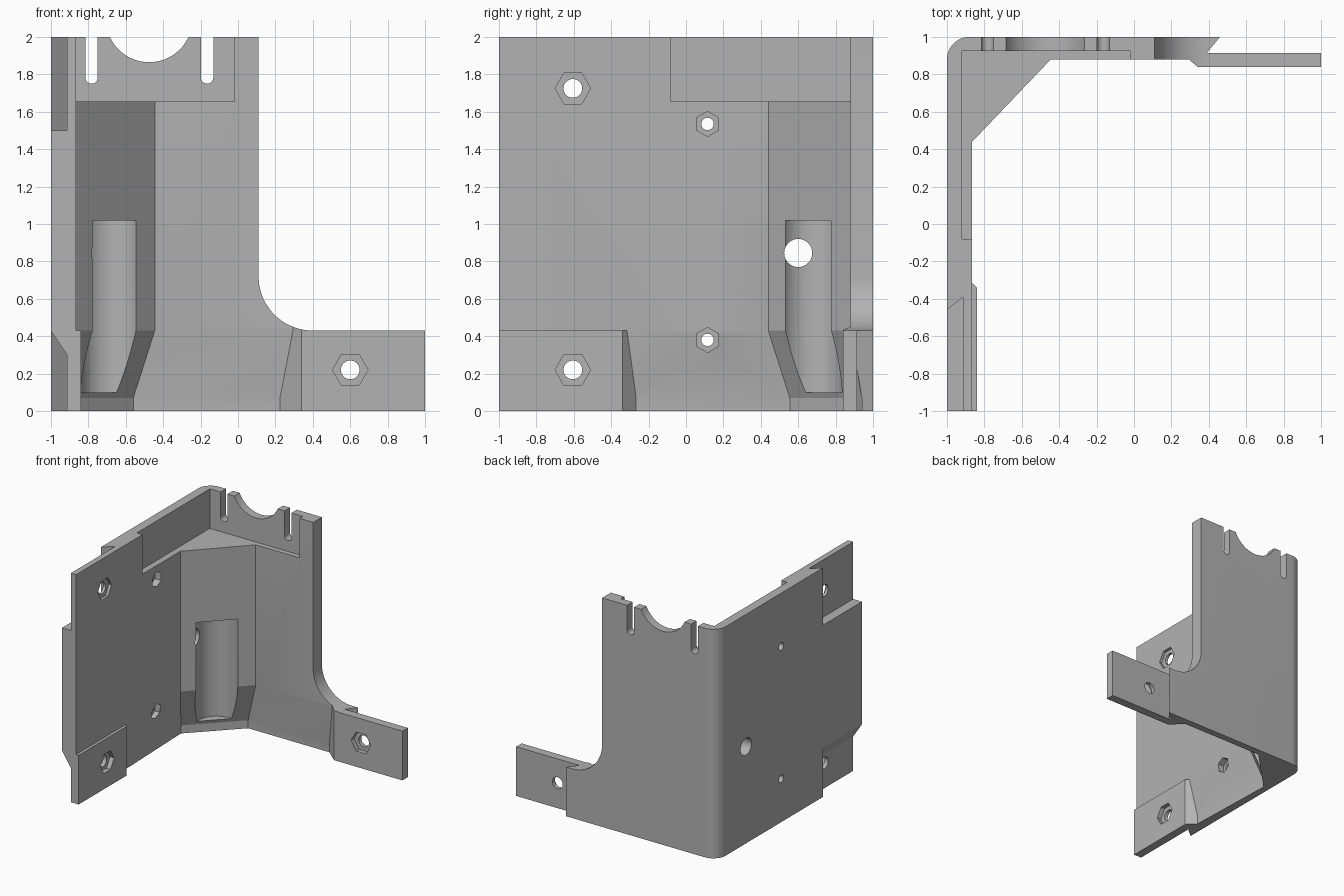
import bpy, bmesh, math
from mathutils import Vector

if "Cube" in bpy.data.objects:
    bpy.data.objects.remove(bpy.data.objects["Cube"], do_unlink=True)

grey = bpy.data.materials.new("matte grey")
grey.use_nodes = True
COLOUR = (0.45, 0.45, 0.45, 1)
grey.diffuse_color = COLOUR
grey.node_tree.nodes["Principled BSDF"].inputs["Base Color"].default_value = COLOUR


def arc(cu, cv, r, start, end, n):
    """Points on an arc, angles in degrees."""
    angles = [math.radians(start + (end - start) * i / n) for i in range(n + 1)]
    return [(cu + r * math.cos(a), cv + r * math.sin(a)) for a in angles]


def loft(name, sections):
    """Solid through matching rings of 3D points."""
    bm = bmesh.new()
    rings = [[bm.verts.new(p) for p in s] for s in sections]
    n = len(rings[0])
    for lower, upper in zip(rings, rings[1:]):
        for i in range(n):
            j = (i + 1) % n
            bm.faces.new((lower[i], lower[j], upper[j], upper[i]))
    bm.faces.new(rings[0])
    bm.faces.new(rings[-1])
    bmesh.ops.recalc_face_normals(bm, faces=bm.faces)
    mesh = bpy.data.meshes.new(name)
    bm.to_mesh(mesh)
    bm.free()
    mesh.materials.append(grey)
    ob = bpy.data.objects.new(name, mesh)
    bpy.context.collection.objects.link(ob)
    return ob


def prism(name, axis, outline, lo, hi):
    """Outline extruded along an axis."""
    place = {"x": lambda u, v, w: (w, u, v),
             "y": lambda u, v, w: (u, w, v),
             "z": lambda u, v, w: (u, v, w)}[axis]
    return loft(name, [[place(u, v, w) for u, v in outline] for w in (lo, hi)])


def rect(u0, u1, v0, v1):
    return [(u0, v0), (u1, v0), (u1, v1), (u0, v1)]


def disc(u, v, r, n=40, turn=0):
    return arc(u, v, r, turn, turn + 360, n)[:-1]


def combine(target, tool, operation="DIFFERENCE"):
    mod = target.modifiers.new("shape", "BOOLEAN")
    mod.operation = operation
    mod.solver = "EXACT"
    mod.object = tool
    bpy.context.view_layer.objects.active = target
    bpy.ops.object.modifier_apply(modifier=mod.name)
    bpy.data.objects.remove(tool, do_unlink=True)


# Corner walls: the inside thins towards the foot
corner = arc(-0.88, 0.88, 0.12, 90, 180, 12)
outer = [(0.46, 1)] + corner + [(-1, -1)]
thick = [(-0.865, -1), (-0.865, 0.44), (-0.445, 0.88), (0.36, 0.88)]
thin = [(-0.89, -1), (-0.94, 0.555), (-0.56, 0.94), (0.41, 0.94)]
levels = [(0, thin), (0.07, thin), (0.43, thick), (2, thick)]
bracket = loft("corner_bracket",
               [[(x, y, z) for x, y in outer + inner] for z, inner in levels])

# Mounting tabs
back_tab = [(0.34, 0.84), (1, 0.84), (1, 0.915), (0.39, 0.915), (0.35, 0.97), (0.19, 0.97)]
combine(bracket, prism("back_tab", "z", back_tab, 0, 0.5), "UNION")
side_tab = [(-0.84, -1), (-0.84, -0.34), (-0.95, -0.23), (-0.95, -0.42), (-0.915, -0.42), (-0.915, -1)]
combine(bracket, prism("side_tab", "z", side_tab, 0, 0.43), "UNION")

# Back wall cut away above the foot, with a round inner corner
sweep = [(0.11, 2.1)] + arc(0.4, 0.72, 0.29, 180, 270, 20) + [(1.2, 0.43), (1.2, 2.1)]
combine(bracket, prism("wall_cut", "y", sweep, 0.5, 1.1))

# Undercut notches on the outside of the side wall
notch = [(-0.915, -0.39), (-0.915, -1.1), (-1.1, -1.1), (-1.1, -0.54)]
combine(bracket, prism("upper_notch", "z", notch, 1.5, 2.1))
slope = [0.3, 0.3, 0.58, 0.58]
combine(bracket, loft("lower_notch", [[(x, y, -0.1) for x, y in notch],
                                      [(x, y, z) for (x, y), z in zip(notch, slope)]]))

# Ledge inside the top
combine(bracket, prism("ledge_cut", "z", rect(-0.92, -0.02, -0.08, 0.925), 1.655, 2.1))

# Half-round opening and two slots in the top of the back wall
combine(bracket, prism("round_cut", "y", disc(-0.475, 2.096, 0.231, 64), 0.5, 1.1))
for x in (-0.783, -0.165):
    slot = [(x - 0.033, 2.1)] + arc(x, 1.783, 0.033, 180, 360, 14) + [(x + 0.033, 2.1)]
    combine(bracket, prism("slot_cut", "y", slot, 0.85, 1.1))

# Screw pocket in the corner, its floor hole and the cross hole
combine(bracket, prism("pocket_cut", "z", disc(-0.675, 0.667, 0.17, 48), 0.1, 1.02))
combine(bracket, prism("floor_hole", "z", disc(-0.675, 0.667, 0.045), -0.1, 0.2))
combine(bracket, prism("cross_hole", "x", disc(0.6, 0.845, 0.075), -1.1, -0.7))

# Bolt holes with hexagonal nut seats: axis, u, z, seat floor, hole r, hex r, hex turn
seats = [("x", -0.605, 1.725, -0.89, 0.05, 0.095, 0),
         ("x", -0.605, 0.22, -0.88, 0.05, 0.095, 0),
         ("x", 0.115, 1.535, -0.925, 0.033, 0.067, 30),
         ("x", 0.115, 0.38, -0.925, 0.033, 0.067, 30),
         ("y", 0.6, 0.22, 0.88, 0.05, 0.095, 0)]
for axis, u, z, floor, r, hex_r, turn in seats:
    far, near = (-1.1, -0.7) if axis == "x" else (1.1, 0.7)
    combine(bracket, prism("bolt_hole", axis, disc(u, z, r, 32), far, near))
    combine(bracket, prism("nut_seat", axis, disc(u, z, hex_r, 6, turn), floor, near))

# Smooth rounds, sharp edges
bpy.ops.object.select_all(action="DESELECT")
bracket.select_set(True)
bpy.context.view_layer.objects.active = bracket
bpy.ops.object.shade_smooth_by_angle(angle=math.radians(14))
